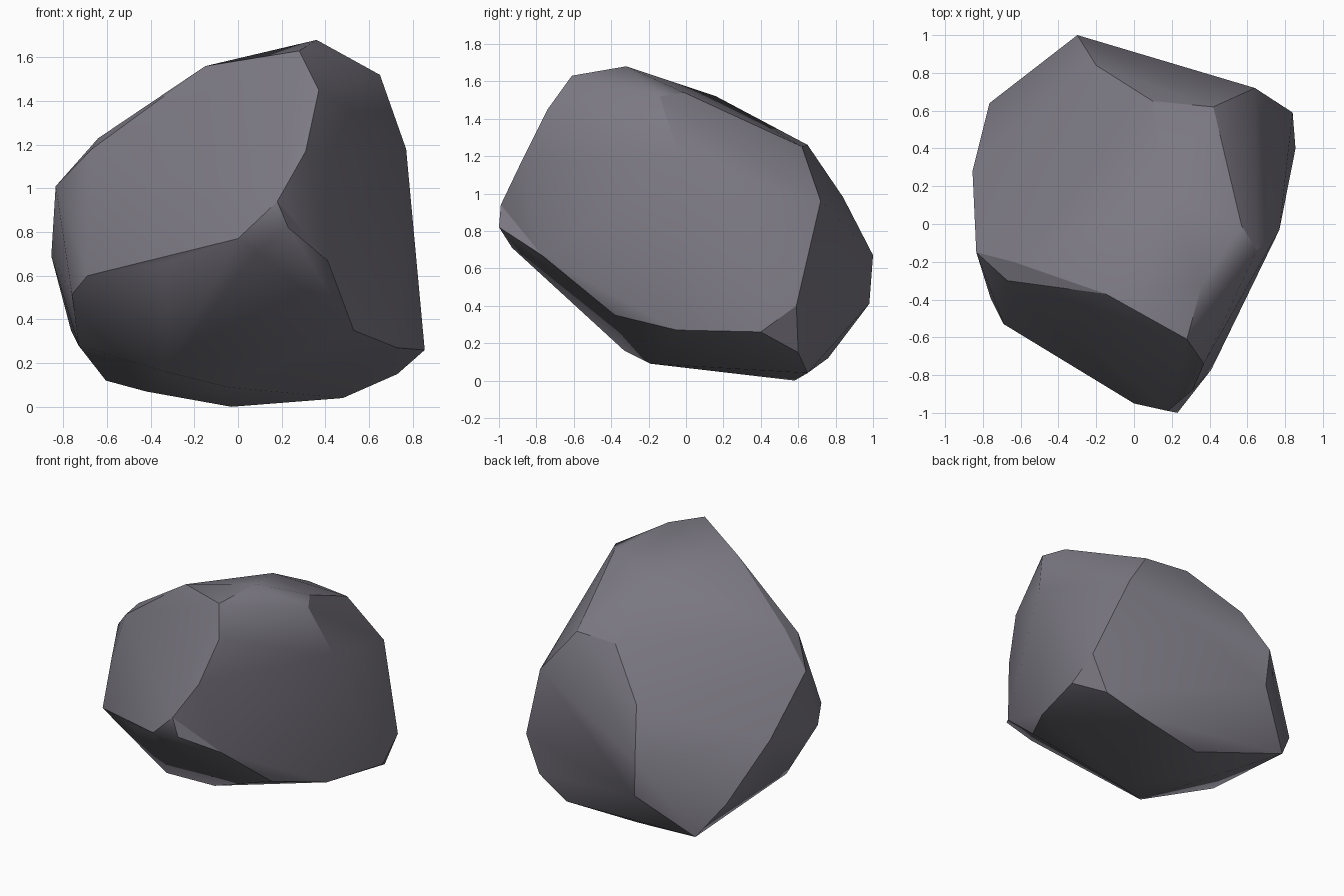
import bpy, bmesh, math
from mathutils import Vector

if "Cube" in bpy.data.objects:
    bpy.data.objects.remove(bpy.data.objects["Cube"])

# Corner points of the chiselled boulder, grouped by region
tip, brow = (.23, -1, .82), (.18, -.99, .94)
crown = [(.36, -.32, 1.68), (.28, -.61, 1.63), (.37, -.74, 1.45), (.65, -.14, 1.52),
         (.57, -.01, 1.54), (-.15, -.37, 1.56), (-.67, -.30, 1.18), (-.64, -.20, 1.23),
         (.16, .16, 1.52)]
front = [tip, brow, (.31, -.88, 1.17), (0, -.95, .77), (.08, -.93, .71),
         (-.33, -.74, .66), (-.69, -.53, .60), (-.74, -.36, .87), (.41, -.77, .67)]
right = [(.53, -.38, .35), (.73, -.05, .27), (.855, .40, .26), (.77, -.03, 1.18),
         (.84, .59, .40)]
back = [(.42, .62, 1.25), (.64, .72, .96), (.10, .65, 1.26), (-.20, .84, .98),
        (-.30, 1, .67), (-.283, .98, .41)]
left = [(-.835, -.15, 1.01), (-.855, .28, .69), (-.765, .64, .35), (-.76, -.39, .515)]
base = [(-.73, -.08, .28), (-.605, .76, .12), (-.42, .40, .07), (-.33, -.33, .16),
        (-.05, -.19, .09), (.06, .13, .06), (-.03, .58, 0), (.48, .65, .04),
        (.73, .60, .15)]

# Wrap the corners in a hull
bm = bmesh.new()
for p in crown + front + right + back + left + base:
    bm.verts.new(p)
bmesh.ops.convex_hull(bm, input=bm.verts[:])
bmesh.ops.delete(bm, geom=[v for v in bm.verts if not v.link_faces], context='VERTS')


def near(v, p):
    return (v.co - Vector(p)).length < .001


# Small notch beside the front tip: turn the edge that bridges it
notch = []
for e in bm.edges:
    if any(near(v, tip) for v in e.verts) and max(v.co.z for v in e.verts) > 1:
        sides = [v for f in e.link_faces for v in f.verts if v not in e.verts]
        if any(near(v, brow) for v in sides):
            notch.append(e)
if len(notch) == 1:
    bmesh.ops.rotate_edges(bm, edges=notch, use_ccw=False)

# Merge nearly flat triangles into facets
bmesh.ops.dissolve_limit(bm, angle_limit=math.radians(2),
                         verts=bm.verts[:], edges=bm.edges[:])
bmesh.ops.recalc_face_normals(bm, faces=bm.faces[:])
mesh = bpy.data.meshes.new("boulder")
bm.to_mesh(mesh)
bm.free()

# Single stone colour
stone = bpy.data.materials.new("grey stone")
stone.diffuse_color = (.20, .19, .225, 1)
stone.use_nodes = True
stone.node_tree.nodes["Principled BSDF"].inputs["Base Color"].default_value = stone.diffuse_color
mesh.materials.append(stone)

boulder = bpy.data.objects.new("boulder", mesh)
bpy.context.collection.objects.link(boulder)
bpy.context.view_layer.objects.active = boulder
boulder.select_set(True)
bpy.ops.object.shade_smooth_by_angle(angle=math.radians(30))
